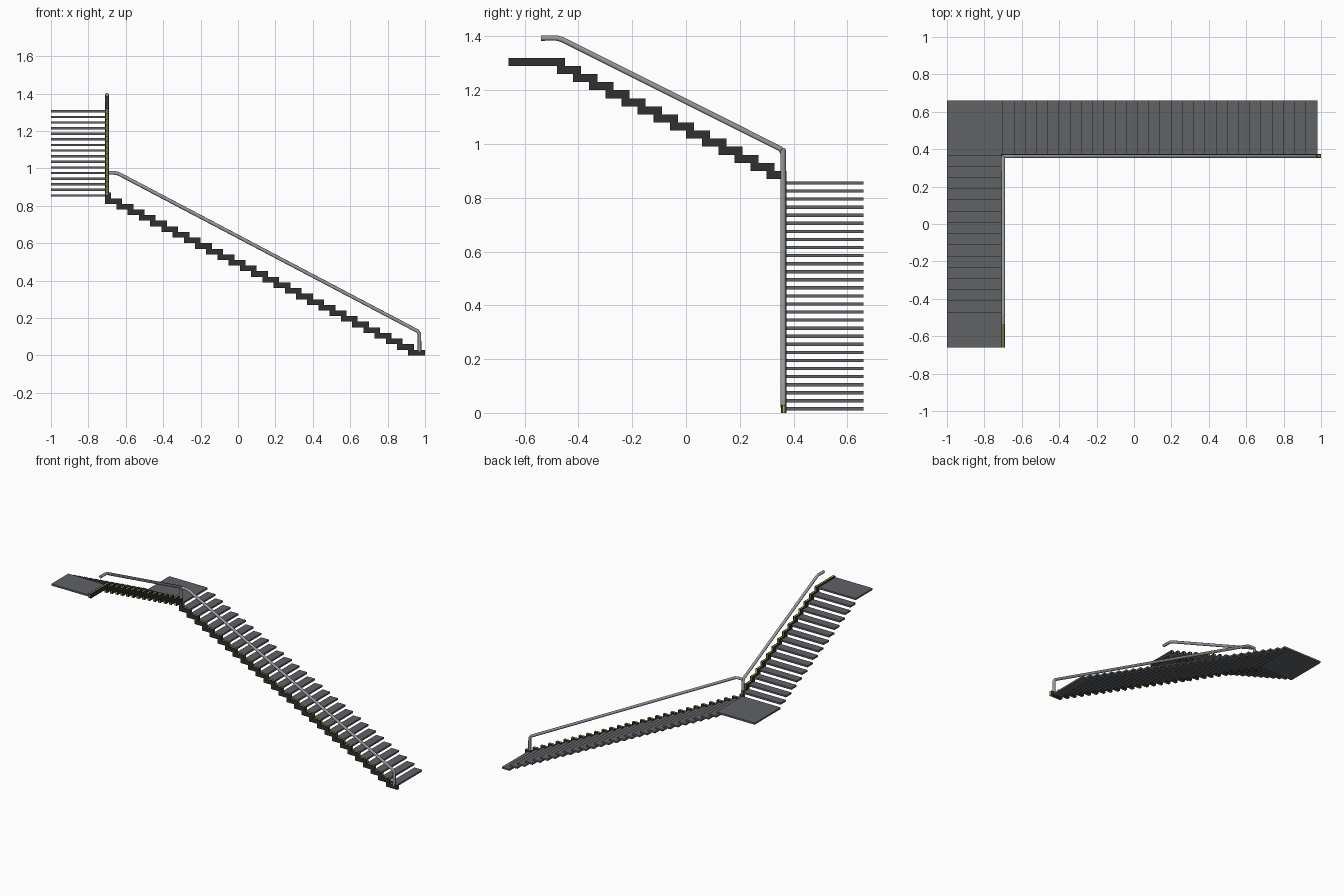
import bpy, bmesh
from mathutils import Vector

if "Cube" in bpy.data.objects:
    bpy.data.objects.remove(bpy.data.objects["Cube"])

RUN, RISE = 0.06, 0.03


def material(name, rgb):
    m = bpy.data.materials.new(name)
    m.diffuse_color = (*rgb, 1)
    m.use_nodes = True
    m.node_tree.nodes["Principled BSDF"].inputs["Base Color"].default_value = m.diffuse_color
    return m


TREAD = material("slate grey", (0.115, 0.122, 0.13))
BLACK = material("near black", (0.03, 0.03, 0.03))
YELLOW = material("yellow edge", (0.55, 0.48, 0.03))
STEEL = material("rail steel", (0.32, 0.33, 0.34))


def finish(name, bm, mat):
    bmesh.ops.recalc_face_normals(bm, faces=bm.faces)
    me = bpy.data.meshes.new(name)
    bm.to_mesh(me)
    bm.free()
    me.materials.append(mat)
    ob = bpy.data.objects.new(name, me)
    bpy.context.collection.objects.link(ob)
    return ob


def plate(name, x0, x1, y0, y1, z, thick=0.012):
    bm = bmesh.new()
    bmesh.ops.create_cube(bm, size=1)
    for v in bm.verts:
        v.co = Vector(((x0 + x1) / 2 + v.co.x * (x1 - x0),
                       (y0 + y1) / 2 + v.co.y * (y1 - y0),
                       z + v.co.z * thick))
    return finish(name, bm, TREAD)


def zigzag(steps, first, end):
    """Stepped band outline as (distance along the flight, height)."""
    upper, lower = [], []
    for k in range(steps + 1):
        a = first if k == 0 else RUN * k
        b = end if k == steps else RUN * k + 0.09
        upper += [(a, RISE * k), (a, RISE * (k + 1))]
        lower += [(b, RISE * k), (b, RISE * (k + 1))]
    pts = upper + lower[::-1]
    return [p for i, p in enumerate(pts) if (Vector(p) - Vector(pts[i - 1])).length > 1e-5]


def stringer(name, outline, place):
    # dark outer plates around a thin yellow core
    for part, w0, w1, mat in (("outer_plate", 0.0, 0.007, BLACK),
                              ("yellow_core", 0.007, 0.012, YELLOW),
                              ("inner_plate", 0.012, 0.019, BLACK)):
        bm = bmesh.new()
        face = bm.faces.new([bm.verts.new(place(s, w0, z)) for s, z in outline])
        ext = bmesh.ops.extrude_face_region(bm, geom=[face])
        shift = place(0, w1, 0) - place(0, w0, 0)
        bmesh.ops.translate(bm, vec=shift,
                            verts=[g for g in ext["geom"] if isinstance(g, bmesh.types.BMVert)])
        bmesh.ops.triangulate(bm, faces=[f for f in bm.faces if len(f.verts) > 4])
        finish(name + "_" + part, bm, mat)


def tube(name, pts, r=0.01):
    cu = bpy.data.curves.new(name, "CURVE")
    cu.dimensions = "3D"
    cu.bevel_depth = r
    cu.bevel_resolution = 2
    cu.use_fill_caps = True
    sp = cu.splines.new("POLY")
    sp.points.add(len(pts) - 1)
    for p, co in zip(sp.points, pts):
        p.co = (*co, 1)
    cu.materials.append(STEEL)
    ob = bpy.data.objects.new(name, cu)
    bpy.context.collection.objects.link(ob)


# lower flight treads and corner landing
for k in range(28):
    x = 0.98 - RUN * k
    plate(f"lower_tread_{k + 1}", x - RUN, x, 0.372, 0.66, RISE * k + 0.015)
plate("corner_landing", -1, -0.70, 0.37, 0.66, 0.855)

# upper flight treads and top landing
for k in range(14):
    y = 0.37 - RUN * k
    plate(f"upper_tread_{k + 1}", -1, -0.709, y - RUN, y, 0.885 + RISE * k)
plate("top_landing", -1, -0.709, -0.66, -0.47, 1.305)

# stepped stringers along the inner edge
stringer("lower_stringer", zigzag(28, 0.0, 1.71),
         lambda s, w, z: Vector((1.0 - s, 0.354 + w, z)))
stringer("upper_stringer", zigzag(14, 0.017, 1.05),
         lambda s, w, z: Vector((-0.69 - w, 0.39 - s, 0.87 + z)))

# handrails with end post and corner post
tube("lower_handrail", [(0.97, 0.362, 0.02), (0.97, 0.362, 0.115), (0.96, 0.362, 0.13),
                        (-0.64, 0.362, 0.972), (-0.66, 0.362, 0.976), (-0.70, 0.362, 0.976)])
tube("upper_handrail", [(-0.70, 0.362, 0.86), (-0.70, 0.362, 0.965), (-0.70, 0.352, 0.982),
                        (-0.70, -0.46, 1.388), (-0.70, -0.48, 1.394), (-0.70, -0.54, 1.394)])
